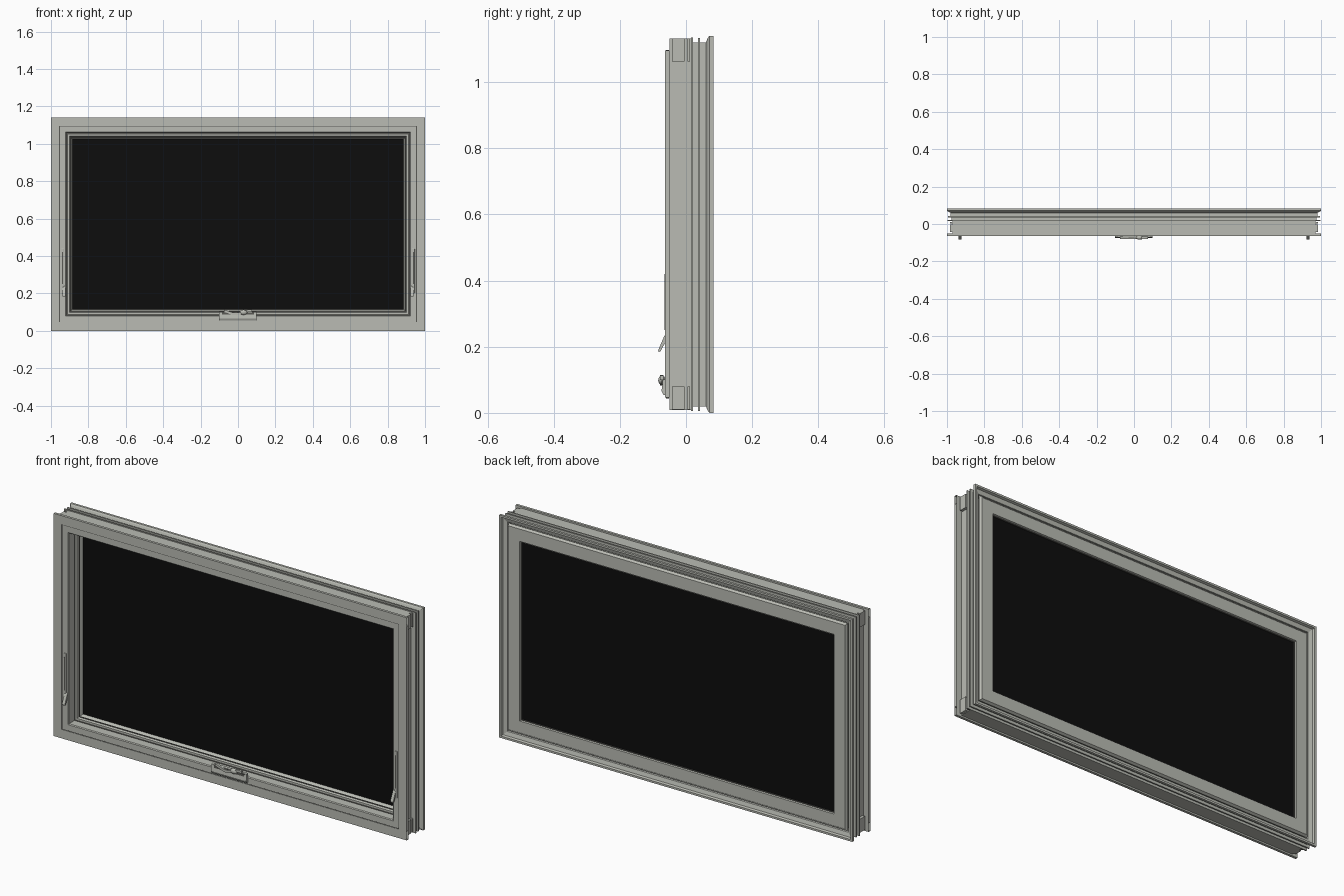
import bpy, bmesh, math
from mathutils import Vector

if "Cube" in bpy.data.objects:
    bpy.data.objects.remove(bpy.data.objects["Cube"])

H = 1.14  # overall height, width is 2


def material(name, rgb):
    m = bpy.data.materials.new(name)
    m.diffuse_color = (*rgb, 1)
    m.use_nodes = True
    m.node_tree.nodes["Principled BSDF"].inputs["Base Color"].default_value = m.diffuse_color
    return m


FRAME = material("warm grey", (0.49, 0.50, 0.455))
SEAL = material("dark seal", (0.10, 0.10, 0.09))
GLASS = material("black glass", (0.004, 0.004, 0.004))


def finish(name, bm, mat, smooth=False):
    bmesh.ops.recalc_face_normals(bm, faces=bm.faces)
    me = bpy.data.meshes.new(name)
    bm.to_mesh(me)
    bm.free()
    me.materials.append(mat)
    ob = bpy.data.objects.new(name, me)
    bpy.context.collection.objects.link(ob)
    if smooth:
        bpy.context.view_layer.objects.active = ob
        ob.select_set(True)
        bpy.ops.object.shade_smooth_by_angle(angle=math.radians(35))
        ob.select_set(False)
    return ob


def box(name, x0, x1, y0, y1, z0, z1, mat=FRAME, bevel=0):
    bm = bmesh.new()
    bmesh.ops.create_cube(bm, size=1)
    for v in bm.verts:
        v.co = Vector(((x0, x1)[v.co.x > 0], (y0, y1)[v.co.y > 0], (z0, z1)[v.co.z > 0]))
    if bevel:
        bmesh.ops.bevel(bm, geom=bm.edges[:], offset=bevel, segments=2, affect='EDGES', profile=0.5)
    return finish(name, bm, mat)


def ring(name, profile, mat=FRAME):
    """Mitred rectangular frame; profile points are (side inset, top/bottom inset, y)."""
    bm = bmesh.new()
    loops = []
    for sx, top in ((-1, 0), (1, 0), (1, 1), (-1, 1)):
        loops.append([bm.verts.new((sx * (1 - a), y, H - b if top else b)) for a, b, y in profile])
    n = len(profile)
    for i in range(4):
        p, q = loops[i], loops[(i + 1) % 4]
        for j in range(n):
            k = (j + 1) % n
            bm.faces.new((p[j], p[k], q[k], q[j]))
    return finish(name, bm, mat)


def even(points):
    return [(a, a, y) for a, y in points]


def prism(name, pts, axis, a0, a1, mat=FRAME, smooth=False):
    """Extrude an outline along x (points y,z) or along y (points x,z)."""
    bm = bmesh.new()
    def place(p, a):
        return (a, p[0], p[1]) if axis == 'x' else (p[0], a, p[1])
    lo = [bm.verts.new(place(p, a0)) for p in pts]
    hi = [bm.verts.new(place(p, a1)) for p in pts]
    bm.faces.new(lo)
    bm.faces.new(hi)
    for i in range(len(pts)):
        j = (i + 1) % len(pts)
        bm.faces.new((lo[i], lo[j], hi[j], hi[i]))
    return finish(name, bm, mat, smooth)


def tube_board(name, z0, z1):
    """Open-ended hollow casing board across the full width."""
    bm = bmesh.new()
    pts = [(-.063, z0), (-.05, z0), (-.05, z1), (-.063, z1)]
    l, r = ([bm.verts.new((x, *p)) for p in pts] for x in (-1, 1))
    for i in range(4):
        j = (i + 1) % 4
        bm.faces.new((l[i], l[j], r[j], r[i]))
    return finish(name, bm, FRAME)


# Interior casing boards
tube_board("head_casing", 1.096, H)
tube_board("sill_casing", 0, .046)
for s, side in ((-1, "left"), (1, "right")):
    xs = sorted((s, s * .956))
    box(side + "_casing", *xs, -.063, -.05, .046, 1.096)

# Outer frame with exterior ridges and grooves
ring("outer_frame", [
    (.046, .048, -.06), (.046, .048, -.05), (.03, .008, -.05), (.03, .008, .015),
    (.004, .005, .015), (.004, .005, .021), (.025, .02, .021), (.025, .02, .036),
    (.006, .006, .036), (.006, .006, .043), (.02, .02, .043), (.02, .02, .06),
    (.006, .006, .066), (0, 0, .071), (0, 0, .083), (.01, .01, .083),
    (.014, .014, .072), (.034, .034, .066), (.04, .04, .05), (.04, .04, 0),
    (.082, .082, -.004), (.082, .082, -.056), (.078, .078, -.06)])

# Dark line between casing and frame
ring("casing_joint", even([(.043, -.0602), (.043, -.052), (.048, -.052), (.048, -.0602)]), SEAL)

# Moving sash around the glass
ring("sash", even([
    (.046, .074), (.046, .002), (.089, .002), (.091, -.016), (.099, -.016),
    (.103, -.004), (.107, -.002), (.114, .012), (.114, .06), (.11, .074)]))
ring("sash_outer_lip", even([(.04, .066), (.04, .06), (.05, .06), (.05, .076), (.046, .076)]))
ring("frame_seal", even([(.08, -.012), (.08, -.004), (.092, -.004), (.092, -.012)]), SEAL)
ring("glazing_seal", even([(.103, -.006), (.103, .0), (.107, .0), (.107, -.006)]), SEAL)
ring("rear_glazing_seal", even([(.111, .0605), (.111, .066), (.116, .066), (.116, .0605)]), SEAL)

# Glass unit
box("glass", -.888, .888, .012, .061, .112, H - .112, GLASS)

# Ends of the head and sill members showing at the jambs
for s, side in ((-1, "left"), (1, "right")):
    xs = sorted((s * .965, s * .984))
    for z0, z1, end in ((1.062, 1.132, "head"), (.01, .08, "sill")):
        box(f"{side}_{end}_end", *xs, -.042, -.004, z0, z1)
        box(f"{side}_{end}_web", *xs, .004, .012, z0, z1)

# Sash locks: slim plate, and a lever hooked out at the bottom
for s, side in ((-1, "left"), (1, "right")):
    box(side + "_lock_plate", *sorted((s * .945, s * .930)), -.064, -.059, .20, .44, FRAME, .002)
    box(side + "_lock_slot", *sorted((s * .940, s * .936)), -.0648, -.063, .25, .42, SEAL)
    prism(side + "_lock_lever",
          [(-.06, .240), (-.066, .232), (-.084, .190), (-.083, .183), (-.077, .186), (-.06, .218)],
          'x', *sorted((s * .938, s * .922)))

# Crank operator: sloped cover, recess, folded handle and knob
prism("operator_cover", [(-.058, .054), (-.068, .054), (-.074, .066), (-.070, .100), (-.058, .102)],
      'x', -.102, .098)
box("operator_recess", -.085, .085, -.0735, -.069, .086, .098, SEAL)
N = 16
upper, lower = [], []
for i in range(N + 1):
    t = i / N
    x = -.075 + .15 * t
    z = .098 + .009 * math.cos(t * 2 * math.pi + .5)
    upper.append((x, z + .007))
    lower.append((x, z - .006))
prism("crank_handle", upper + lower[::-1], 'y', -.079, -.068, FRAME, True)
bm = bmesh.new()
bmesh.ops.create_uvsphere(bm, u_segments=16, v_segments=8, radius=1)
for v in bm.verts:
    v.co = Vector((v.co.x * .020 + .03, v.co.y * .011 - .073, v.co.z * .014 + .099))
finish("crank_knob", bm, FRAME, True)
